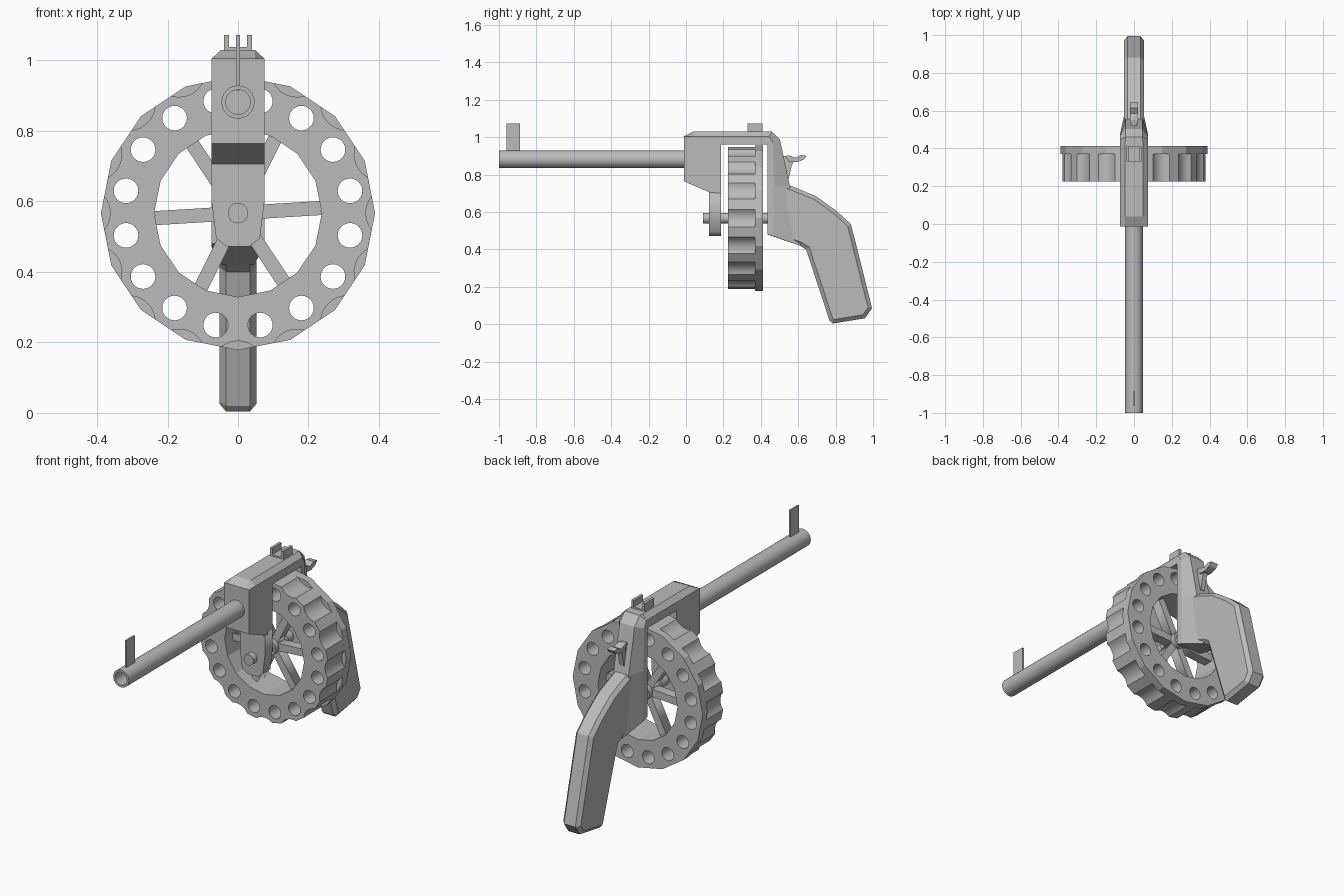
import bpy, bmesh, math
from math import sin, cos, pi, radians
from mathutils import Vector, Matrix

if "Cube" in bpy.data.objects:
    bpy.data.objects.remove(bpy.data.objects["Cube"])

steel = bpy.data.materials.new("plain grey")
steel.diffuse_color = (0.5, 0.5, 0.5, 1)
steel.use_nodes = True
steel.node_tree.nodes["Principled BSDF"].inputs["Base Color"].default_value = steel.diffuse_color


def add(name, bm):
    bmesh.ops.remove_doubles(bm, verts=bm.verts, dist=1e-5)
    bmesh.ops.recalc_face_normals(bm, faces=bm.faces)
    me = bpy.data.meshes.new(name)
    bm.to_mesh(me)
    bm.free()
    me.materials.append(steel)
    ob = bpy.data.objects.new(name, me)
    bpy.context.collection.objects.link(ob)
    return ob


def loft(name, layers):
    """Join side profiles (x, [(y, z), ...]) from left to right and cap the ends."""
    bm = bmesh.new()
    rings = [[bm.verts.new((x, y, z)) for y, z in pts] for x, pts in layers]
    n = len(rings[0])
    for a, b in zip(rings, rings[1:]):
        for i in range(n):
            j = (i + 1) % n
            bm.faces.new((a[i], a[j], b[j], b[i]))
    bm.faces.new(rings[0])
    bm.faces.new(rings[-1])
    return add(name, bm)


def slab(name, pts, w, x=0):
    return loft(name, [(x - w, pts), (x + w, pts)])


def rect(y0, y1, z0, z1):
    return [(y0, z0), (y1, z0), (y1, z1), (y0, z1)]


def inset(pts, d):
    """Offset a clockwise (y, z) outline inwards."""
    out = []
    for i, p in enumerate(pts):
        p = Vector(p)
        e1 = (p - Vector(pts[i - 1])).normalized()
        e2 = (Vector(pts[(i + 1) % len(pts)]) - p).normalized()
        n1, n2 = Vector((e1.y, -e1.x)), Vector((e2.y, -e2.x))
        out.append(tuple(p + (n1 + n2) * d / (1 + n1.dot(n2))))
    return out


def ring(r, n, cx=0, cz=0, rot=0):
    return [(cx + r * cos(rot + 2 * pi * i / n), cz + r * sin(rot + 2 * pi * i / n)) for i in range(n)]


def plate(name, loops, y0, y1, z=0):
    """Filled (x, z) outlines with holes, extruded from y0 to y1."""
    cu = bpy.data.curves.new(name, 'CURVE')
    cu.dimensions, cu.fill_mode, cu.extrude = '2D', 'BOTH', (y1 - y0) / 2
    for pts in loops:
        s = cu.splines.new('POLY')
        s.points.add(len(pts) - 1)
        for p, (a, b) in zip(s.points, pts):
            p.co = (a, b, 0, 1)
        s.use_cyclic_u = True
    tmp = bpy.data.objects.new(name + "_outline", cu)
    bpy.context.collection.objects.link(tmp)
    dg = bpy.context.evaluated_depsgraph_get()
    me = bpy.data.meshes.new_from_object(tmp.evaluated_get(dg))
    bm = bmesh.new()
    bm.from_mesh(me)
    bpy.data.objects.remove(tmp)
    bpy.data.meshes.remove(me)
    bm.transform(Matrix.Translation((0, (y0 + y1) / 2, z)) @ Matrix.Rotation(pi / 2, 4, 'X'))
    return add(name, bm)


AXLE_Z, BORE_Z = 0.567, 0.882

# Drum: sixteen chambers, fluted front part and a plain back rim
step = 2 * pi / 16
holes = [ring(0.035, 24, 0.324 * cos((k + .5) * step), 0.324 * sin((k + .5) * step)) for k in range(16)]
inner = ring(0.238, 16)
fluted = []
for k in range(16):
    for i in range(9):
        a = radians(-38.8 + 77.6 * i / 8)
        r, t = 0.438 - 0.075 * cos(a), 0.075 * sin(a)
        c, s = cos(k * step), sin(k * step)
        fluted.append((r * c - t * s, r * s + t * c))
smooth = [plate("drum_front", [fluted, inner] + holes, 0.225, 0.37, AXLE_Z),
          plate("drum_rim", [ring(0.389, 16), inner] + holes, 0.37, 0.413, AXLE_Z)]

# Spokes, hub and axle
for k in range(6):
    a = radians(3.5 + 60 * k)
    c, s = cos(a), sin(a)
    bar = [(u * c - v * s, u * s + v * c) for u, v in ((0, -.02), (.236, -.02), (.236, .02), (0, .02))]
    plate(f"spoke_{k + 1}", [bar], 0.29, 0.345, AXLE_Z)
smooth.append(plate("hub", [ring(0.042, 24)], 0.26, 0.375, AXLE_Z))
smooth.append(plate("axle", [ring(0.029, 24)], 0.09, 0.46, AXLE_Z))

# Barrel with open bore
smooth.append(plate("barrel", [ring(0.047, 24), ring(0.035, 24)], -1.0, 0.0, BORE_Z))

# Frame: front block and top strap, chamfered along the top
front = [(-.012, .765), (-.012, 1.005), (.04, 1.03), (.44, 1.03), (.44, .96), (.187, .96), (.187, .70), (.125, .706)]
low = [(y, min(z, 1.005)) for y, z in front]
loft("frame_front", [(-.075, low), (-.048, front), (.048, front), (.075, low)])

# Rear frame narrowing towards the grip
rear = [(.435, .48), (.435, 1.03), (.46, 1.03), (.503, .985), (.555, .74), (.61, .42)]
side = [(.435, .48), (.435, 1.005), (.445, 1.005), (.465, .97), (.47, .74), (.47, .47)]
loft("frame_rear", [(-.075, side), (-.045, rear), (.045, rear), (.075, side)])

# Axle strap hanging from the front block
half = [(.075, .72), (.075, .60), (.062, .495), (.032, .472)]
plate("axle_strap", [half + [(-x, z) for x, z in reversed(half)]], 0.123, 0.187)

# Grip with chamfered edges
grip = [(.47, .47), (.50, .745), (.556, .742), (.695, .685), (.807, .604), (.882, .535),
        (.995, .086), (.957, .032), (.785, .004), (.767, .02), (.642, .40), (.61, .42)]
small = inset(grip, 0.02)
loft("grip", [(-.052, small), (-.034, grip), (.034, grip), (.052, small)])

# Hammer stem and thumb spur
slab("hammer_stem", [(.49, .76), (.50, .90), (.55, .90), (.585, .885), (.565, .85), (.55, .78)], .013)
slab("hammer_spur", [(.53, .90), (.55, .903), (.585, .89), (.615, .905), (.645, .90),
                     (.63, .88), (.595, .867), (.55, .87)], .022)

# Sights
slab("front_sight", rect(-.96, -.888, .915, 1.073), .005)
slab("rear_sight_base", rect(.33, .41, 1.02, 1.038), .04)
for sx in (-1, 1):
    slab("rear_sight_post", rect(.33, .41, 1.03, 1.073), .007, sx * .033)

# Smooth the round parts only
bpy.ops.object.select_all(action='DESELECT')
for ob in smooth:
    ob.select_set(True)
bpy.context.view_layer.objects.active = smooth[0]
bpy.ops.object.shade_smooth_by_angle(angle=radians(18))
